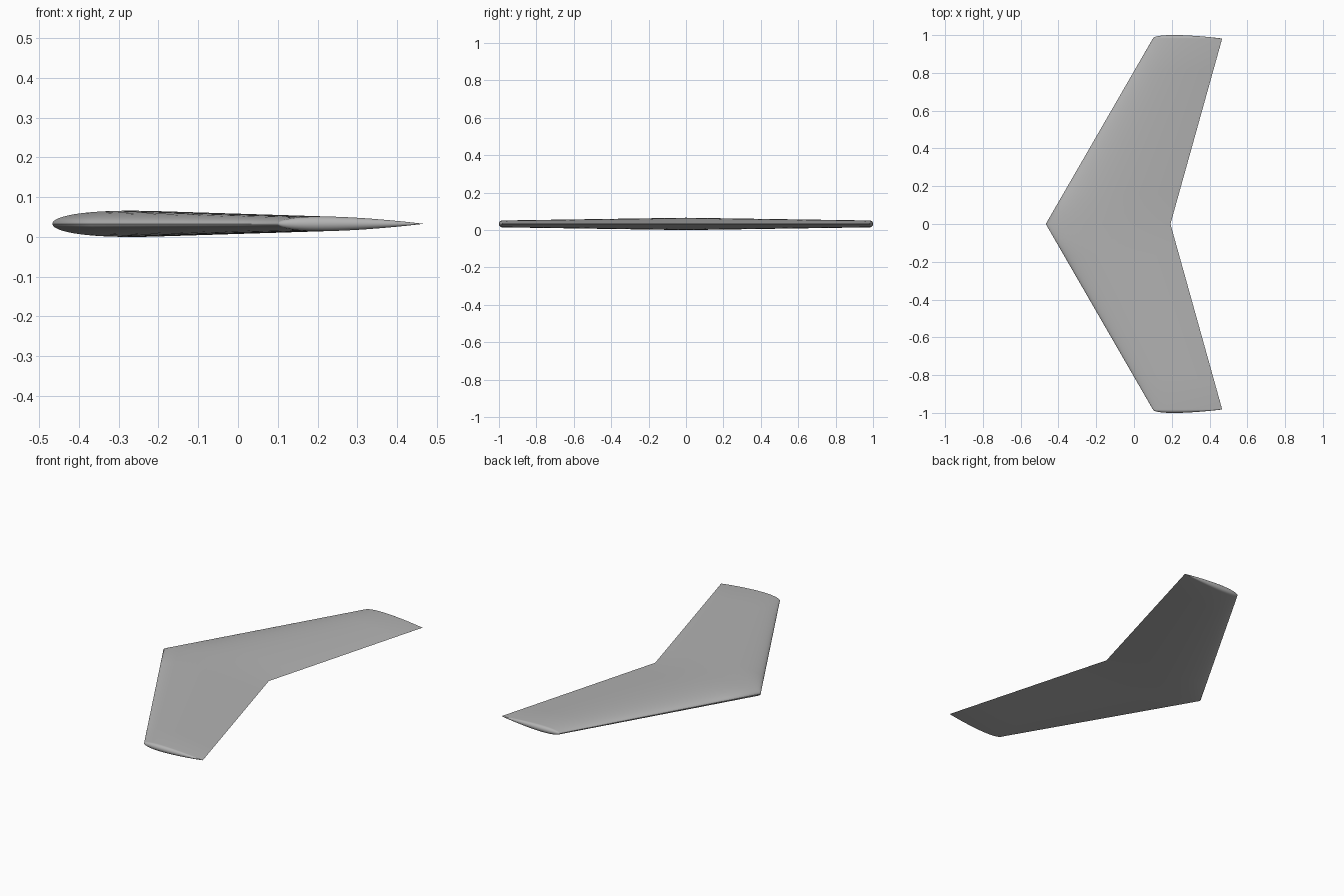
import bpy, bmesh, math

if "Cube" in bpy.data.objects:
    bpy.data.objects.remove(bpy.data.objects["Cube"])

ROOT = (-0.467, 0.66, 0.0)     # leading edge x, chord, y
TIP = (0.100, 0.367, 0.982)
Z_MID = 0.033
N = 32                         # chordwise steps
CAP = 8                        # steps around the rounded tip


def half_thickness(u):
    """Symmetric ten percent aerofoil with closed trailing edge."""
    return 0.5 * (0.2969 * math.sqrt(u) - 0.1260 * u - 0.3516 * u**2
                  + 0.2843 * u**3 - 0.1036 * u**4)


def section(bm, place, angle=0.0):
    """One aerofoil ring; angle swings it outward to form the tip cap."""
    le, chord, y = place
    ring = []
    for i in range(2 * N):
        u = 0.5 * (1 + math.cos(math.pi * i / N))
        t = max(half_thickness(u), 0) * chord
        side = 1 if i <= N else -1
        ring.append(bm.verts.new((le + u * chord, y + t * math.sin(angle),
                                  Z_MID + side * t * math.cos(angle))))
    return ring


# Half wing: root to tip, then the tip profile revolved into a round cap
bm = bmesh.new()
rings = [section(bm, [a + (b - a) * k / 6 for a, b in zip(ROOT, TIP)]) for k in range(7)]
rings += [section(bm, TIP, math.pi / 2 * k / CAP) for k in range(1, CAP + 1)]
for a, b in zip(rings, rings[1:]):
    for i in range(2 * N):
        j = (i + 1) % (2 * N)
        bm.faces.new((a[i], a[j], b[j], b[i]))
bmesh.ops.remove_doubles(bm, verts=bm.verts, dist=1e-5)
bmesh.ops.recalc_face_normals(bm, faces=bm.faces)
# Root opening is at y = 0, so make sure the upper skin faces up
top = max(bm.faces, key=lambda f: f.calc_center_median().z)
if top.normal.z < 0:
    bmesh.ops.reverse_faces(bm, faces=bm.faces)

mesh = bpy.data.meshes.new("swept_wing")
bm.to_mesh(mesh)
bm.free()
wing = bpy.data.objects.new("swept_wing", mesh)
bpy.context.collection.objects.link(wing)

# Plain grey skin
grey = bpy.data.materials.new("light grey")
grey.diffuse_color = (0.45, 0.45, 0.45, 1)
grey.use_nodes = True
grey.node_tree.nodes["Principled BSDF"].inputs["Base Color"].default_value = grey.diffuse_color
mesh.materials.append(grey)

# Smooth skin with a sharp trailing edge
bpy.context.view_layer.objects.active = wing
wing.select_set(True)
bpy.ops.object.shade_smooth_by_angle(angle=math.radians(30))

# Other half
mirror = wing.modifiers.new("mirror", 'MIRROR')
mirror.use_axis = (False, True, False)
mirror.merge_threshold = 0.0001
